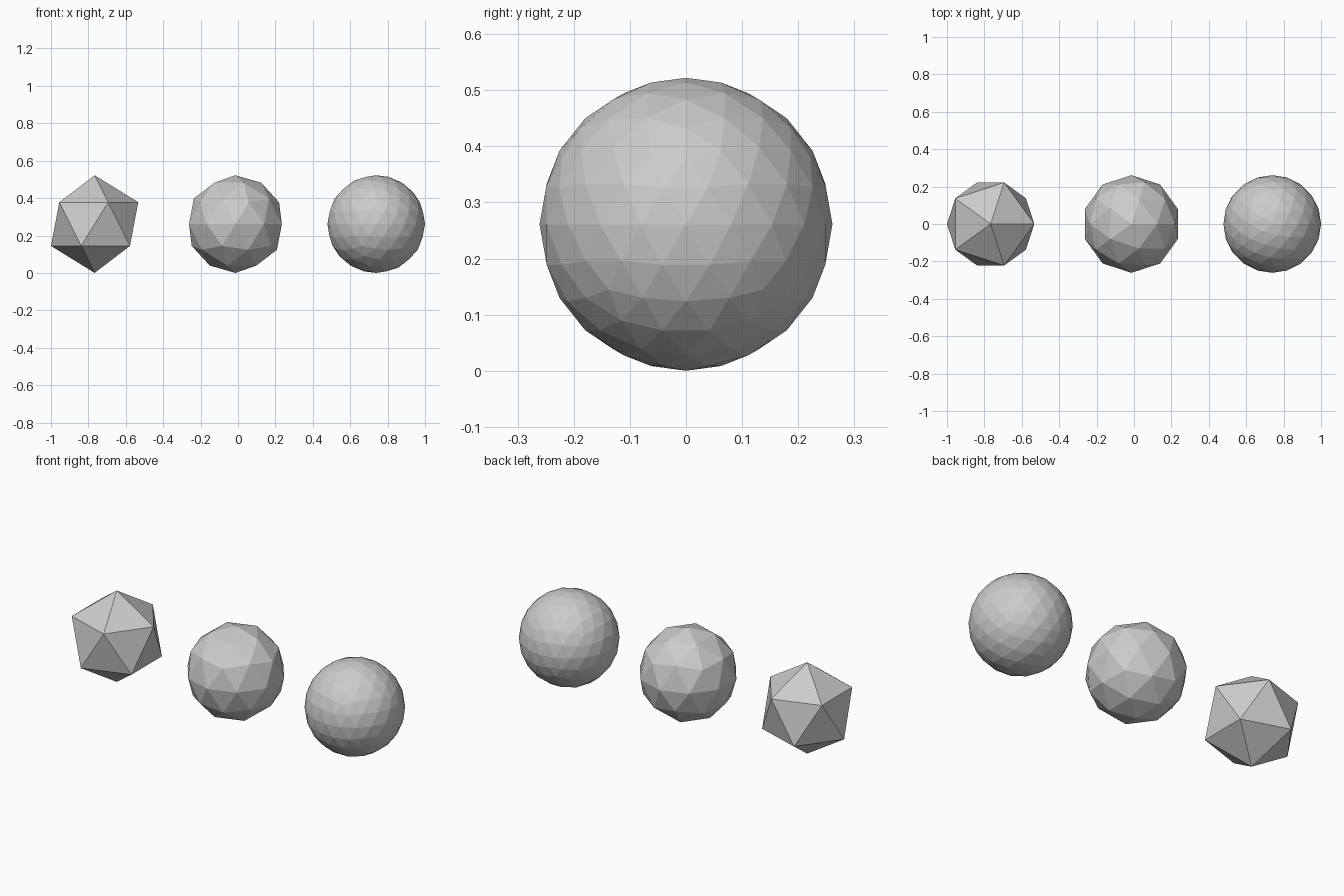
import bpy

if "Cube" in bpy.data.objects:
    bpy.data.objects.remove(bpy.data.objects["Cube"])

R = 0.261                       # common radius
LEFT = -1 + 0.8944 * R          # icosahedron reaches 0.894 R sideways
RIGHT = 1 - R
MIDDLE = (LEFT + RIGHT) / 2

# Three flat-shaded icospheres, each one subdivision finer than the last
for name, level, x in (("coarse_ball", 1, LEFT),
                       ("medium_ball", 2, MIDDLE),
                       ("fine_ball", 3, RIGHT)):
    bpy.ops.mesh.primitive_ico_sphere_add(subdivisions=level, radius=R, location=(x, 0, R))
    bpy.context.object.name = name
